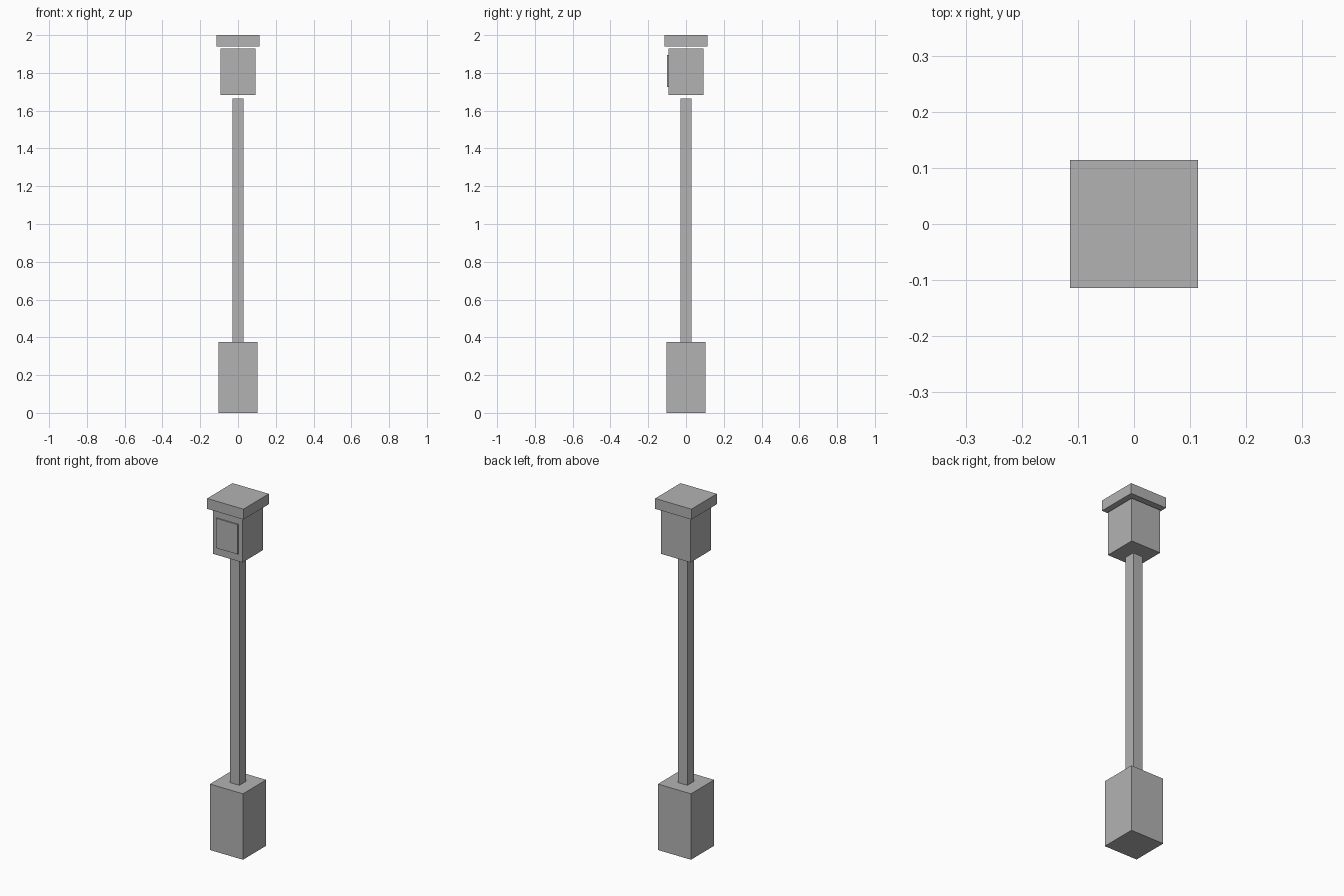
import bpy

cube = bpy.data.objects.get("Cube")
if cube:
    bpy.data.objects.remove(cube, do_unlink=True)

# Single flat grey for the whole model
GREY = (0.45, 0.45, 0.45, 1)
grey = bpy.data.materials.new("plain grey")
grey.use_nodes = True
grey.diffuse_color = GREY
grey.node_tree.nodes["Principled BSDF"].inputs["Base Color"].default_value = GREY


def box(name, half_x, y_range, z_range):
    """Box centred on x, spanning the given y and z ranges."""
    (y0, y1), (z0, z1) = y_range, z_range
    bpy.ops.mesh.primitive_cube_add(size=1, location=(0, (y0 + y1) / 2, (z0 + z1) / 2))
    obj = bpy.context.object
    obj.name = obj.data.name = name
    obj.scale = (2 * half_x, y1 - y0, z1 - z0)
    bpy.ops.object.transform_apply(location=False, rotation=False, scale=True)
    obj.data.materials.append(grey)
    return obj


def square_box(name, half, z0, z1):
    return box(name, half, (-half, half), (z0, z1))


# Base block, pole, and the head and cap floating just above it
square_box("base", 0.104, 0, 0.375)
square_box("pole", 0.03, 0.375, 1.665)
square_box("head", 0.093, 1.683, 1.93)
square_box("cap", 0.114, 1.941, 2)

# Thin raised panel on the front of the head
box("front_panel", 0.068, (-0.1, -0.093), (1.725, 1.894))
